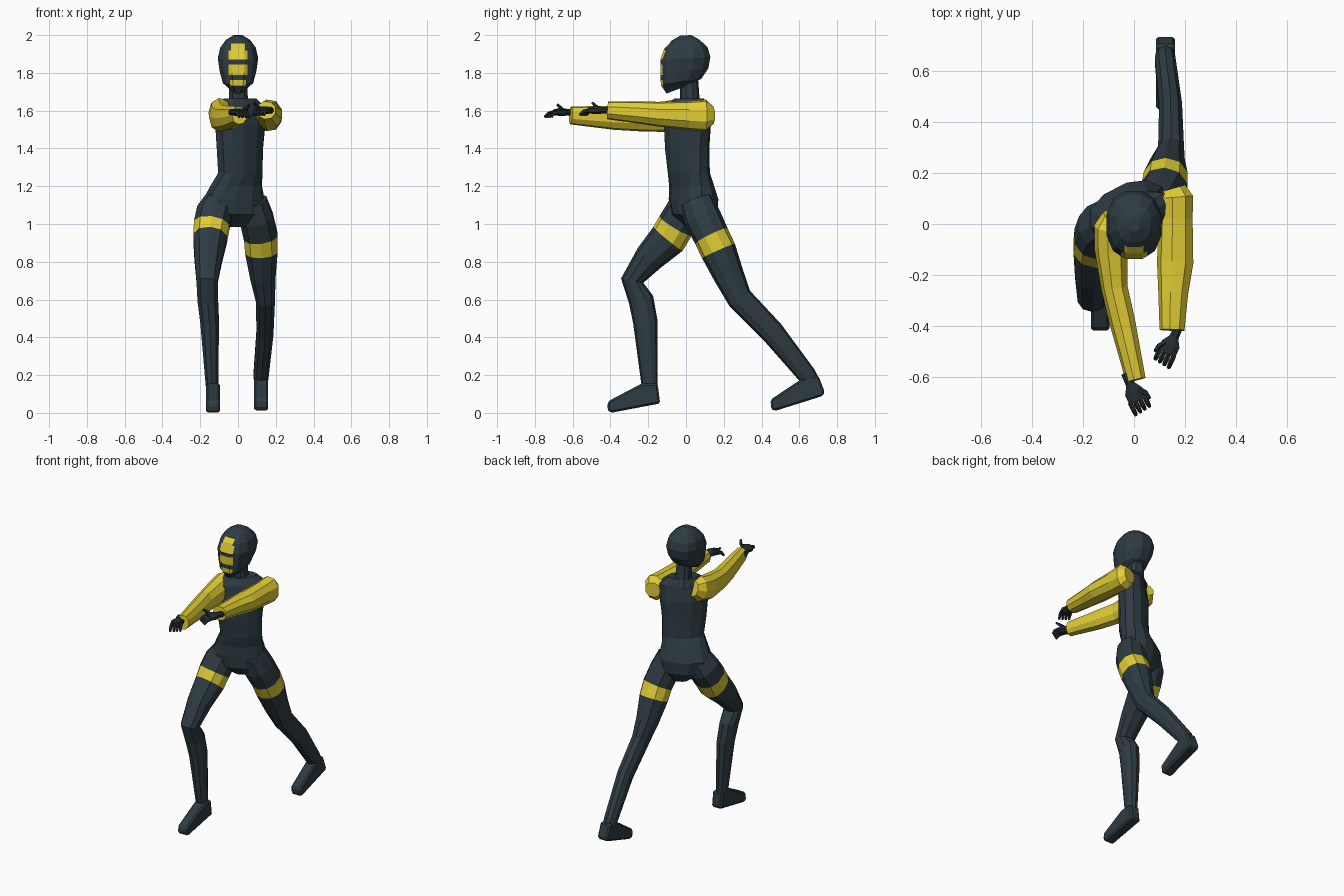
import bpy, bmesh, math
from mathutils import Vector as V


def material(name, rgb):
    m = bpy.data.materials.new(name)
    m.diffuse_color = (*rgb, 1)
    return m


SLATE = material("dark slate", (0.027, 0.045, 0.056))
YELLOW = material("yellow", (0.75, 0.61, 0.035))
BLACK = material("hand charcoal", (0.02, 0.027, 0.032))


def finish(bm, name, mats):
    bmesh.ops.recalc_face_normals(bm, faces=bm.faces)
    me = bpy.data.meshes.new(name)
    bm.to_mesh(me)
    bm.free()
    ob = bpy.data.objects.new(name, me)
    bpy.context.collection.objects.link(ob)
    for m in mats:
        me.materials.append(m)
    return ob


def loft(rings, n=10, power=1.0, bands=()):
    """Skin rings given as (centre, half-axis u, half-axis v)."""
    bm = bmesh.new()
    loops = []
    for c, u, v in rings:
        loop = []
        for i in range(n):
            a = 2 * math.pi * (i + 0.5) / n
            s, k = math.sin(a), math.cos(a)
            s = math.copysign(abs(s) ** power, s)
            k = math.copysign(abs(k) ** power, k)
            loop.append(bm.verts.new(c + u * k + v * s))
        loops.append(loop)
    for r, (a, b) in enumerate(zip(loops, loops[1:])):
        for i in range(n):
            j = (i + 1) % n
            f = bm.faces.new((a[i], a[j], b[j], b[i]))
            f.material_index = int(r in bands)
    bm.faces.new(loops[0])
    bm.faces.new(loops[-1])
    return bm


def tube(name, pts, mats, n=10, power=0.9, bands=()):
    """Limb along points (x, y, z, half width, half depth)."""
    cs = [V(p[:3]) for p in pts]
    rings = []
    for i, p in enumerate(pts):
        t = (cs[min(i + 1, len(cs) - 1)] - cs[max(i - 1, 0)]).normalized()
        u = V((1, 0, 0))
        u = (u - t * u.dot(t)).normalized()
        rings.append((cs[i], u * p[3], t.cross(u) * p[4]))
    return finish(loft(rings, n, power, bands), name, mats)


# head: tilted rings (front y, front z, back y, back z, half width)
head = [(-0.105, 1.69, 0.04, 1.745, 0.04), (-0.136, 1.735, 0.085, 1.77, 0.083),
        (-0.14, 1.80, 0.122, 1.825, 0.1), (-0.14, 1.87, 0.133, 1.885, 0.11),
        (-0.118, 1.93, 0.118, 1.935, 0.097), (-0.075, 1.973, 0.075, 1.975, 0.066),
        (-0.03, 1.998, 0.03, 2.0, 0.025)]
rings = []
for yf, zf, yb, zb, w in head:
    f, b = V((0, yf, zf)), V((0, yb, zb))
    rings.append(((f + b) / 2, V((w, 0, 0)), (b - f) / 2))
bm = loft(rings, 12, 0.85)
# face plates: cut the head, then colour the front cells
PLATES = [(1.73, 1.763, 0.043), (1.79, 1.845, 0.05), (1.87, 1.918, 0.05), (1.918, 1.955, 0.037)]
cuts = [((s * w, 0, 0), (1, 0, 0)) for w in (0.037, 0.043, 0.05) for s in (-1, 1)]
cuts += [((0, 0, z), (0, 0, 1)) for z in sorted({z for p in PLATES for z in p[:2]})]
for co, no in cuts:
    bmesh.ops.bisect_plane(bm, geom=bm.verts[:] + bm.edges[:] + bm.faces[:],
                           plane_co=co, plane_no=no)
for f in bm.faces:
    c = f.calc_center_median()
    if c.y < -0.07 and any(lo < c.z < hi and abs(c.x) < w for lo, hi, w in PLATES):
        f.material_index = 1
finish(bm, "head", [SLATE, YELLOW])

tube("neck", [(0.005, 0.02, 1.61, 0.075, 0.075), (0.003, 0.02, 1.66, 0.052, 0.052),
              (0, 0.015, 1.78, 0.048, 0.048)], [SLATE])

# torso, twisted: (x, y, z, half width, half depth, turn in degrees)
torso = [(-0.005, 0.06, 0.985, 0.06, 0.06, 25), (-0.01, 0.045, 1.05, 0.15, 0.11, 25),
         (-0.022, 0.04, 1.13, 0.17, 0.115, 27), (-0.01, 0.03, 1.2, 0.148, 0.1, 32),
         (0.012, 0.015, 1.27, 0.132, 0.09, 38), (0.01, 0.006, 1.4, 0.142, 0.09, 40),
         (0.012, 0.008, 1.52, 0.155, 0.09, 40), (0.015, 0.01, 1.62, 0.155, 0.075, 40),
         (0.01, 0.015, 1.665, 0.1, 0.055, 40)]
rings = []
for x, y, z, w, d, a in torso:
    k, s = math.cos(math.radians(a)), math.sin(math.radians(a))
    rings.append((V((x, y, z)), V((k, s, 0)) * w, V((-s, k, 0)) * d))
finish(loft(rings, 12, 0.9), "torso", [SLATE])

# legs with a yellow thigh band
tube("front_leg", [(-0.10, 0.01, 1.12, 0.08, 0.09), (-0.125, -0.012, 1.06, 0.098, 0.10),
                   (-0.14, -0.055, 0.99, 0.098, 0.10), (-0.148, -0.095, 0.922, 0.093, 0.10),
                   (-0.157, -0.195, 0.82, 0.077, 0.08), (-0.163, -0.285, 0.70, 0.06, 0.06),
                   (-0.16, -0.238, 0.60, 0.057, 0.067), (-0.15, -0.215, 0.48, 0.052, 0.065),
                   (-0.138, -0.193, 0.15, 0.035, 0.043), (-0.135, -0.19, 0.09, 0.03, 0.038)],
     [SLATE, YELLOW], bands=(2,))
tube("rear_leg", [(0.075, 0.055, 1.12, 0.08, 0.09), (0.098, 0.088, 1.03, 0.092, 0.10),
                  (0.12, 0.135, 0.935, 0.093, 0.095), (0.124, 0.172, 0.857, 0.09, 0.095),
                  (0.132, 0.23, 0.72, 0.07, 0.08), (0.145, 0.285, 0.605, 0.053, 0.068),
                  (0.143, 0.455, 0.43, 0.047, 0.063), (0.122, 0.64, 0.2, 0.042, 0.05),
                  (0.122, 0.68, 0.14, 0.034, 0.04)],
     [SLATE, YELLOW], bands=(2,))


# feet: side profile (y, z) pushed across x, with bevelled edges
def foot(name, x, profile):
    bm = bmesh.new()
    f = bm.faces.new([bm.verts.new((x - 0.037, y, z)) for y, z in profile])
    g = bmesh.ops.extrude_face_region(bm, geom=[f])["geom"]
    bmesh.ops.translate(bm, vec=(0.074, 0, 0), verts=[e for e in g if isinstance(e, bmesh.types.BMVert)])
    m = finish(bm, name, [SLATE]).modifiers.new("soft edges", "BEVEL")
    m.width, m.segments = 0.01, 1


foot("front_foot", -0.132, [(-0.15, 0.155), (-0.137, 0.05), (-0.40, 0.0), (-0.418, 0.02),
                            (-0.412, 0.062), (-0.235, 0.155)])
foot("rear_foot", 0.123, [(0.70, 0.20), (0.735, 0.11), (0.725, 0.09), (0.47, 0.01), (0.45, 0.02),
                          (0.448, 0.07), (0.612, 0.18)])

# sleeves
tube("right_sleeve", [(-0.075, 0.03, 1.605, 0.05, 0.05), (-0.088, -0.01, 1.59, 0.068, 0.08),
                      (-0.088, -0.1, 1.568, 0.066, 0.083), (-0.075, -0.25, 1.56, 0.053, 0.07),
                      (-0.045, -0.38, 1.562, 0.052, 0.064), (0.008, -0.61, 1.575, 0.04, 0.048)],
     [YELLOW], n=9)
tube("left_sleeve", [(0.155, 0.14, 1.575, 0.05, 0.05), (0.165, 0.105, 1.575, 0.07, 0.085),
                     (0.165, 0.02, 1.575, 0.068, 0.078), (0.163, -0.15, 1.582, 0.073, 0.066),
                     (0.155, -0.27, 1.592, 0.06, 0.058), (0.15, -0.415, 1.602, 0.05, 0.048)],
     [YELLOW], n=9)


# hands: wrist and palm, four fingers and a thumb; s mirrors across x
def hand(name, x, y, z, s):
    def path(part, pts, n):
        out = []
        for side, along, up, w, d in pts:
            out.append((x + s * (0.42 * along + 0.9 * side),
                        y - 0.9 * along + 0.42 * side, z + up, w, d))
        tube(name + "_" + part, out, [BLACK], n)
    path("palm", [(0, -0.03, 0, 0.018, 0.018), (0, 0.02, 0, 0.02, 0.018),
                  (0, 0.05, 0, 0.04, 0.022), (0, 0.09, 0, 0.04, 0.018)], 8)
    for i in range(4):
        k = -0.031 + 0.0205 * i
        path("finger_%d" % (i + 1), [(k, 0.085, 0, 0.010, 0.011), (k, 0.115, -0.006, 0.010, 0.010),
                                     (k, 0.138 - 0.003 * i, -0.026, 0.008, 0.008)], 5)
    path("thumb", [(0.02, 0.05, 0.005, 0.011, 0.011), (0.04, 0.075, 0.02, 0.010, 0.010),
                   (0.045, 0.1, 0.04, 0.007, 0.007)], 5)


hand("right_hand", -0.022, -0.61, 1.592, 1)
hand("left_hand", 0.165, -0.425, 1.602, -1)
